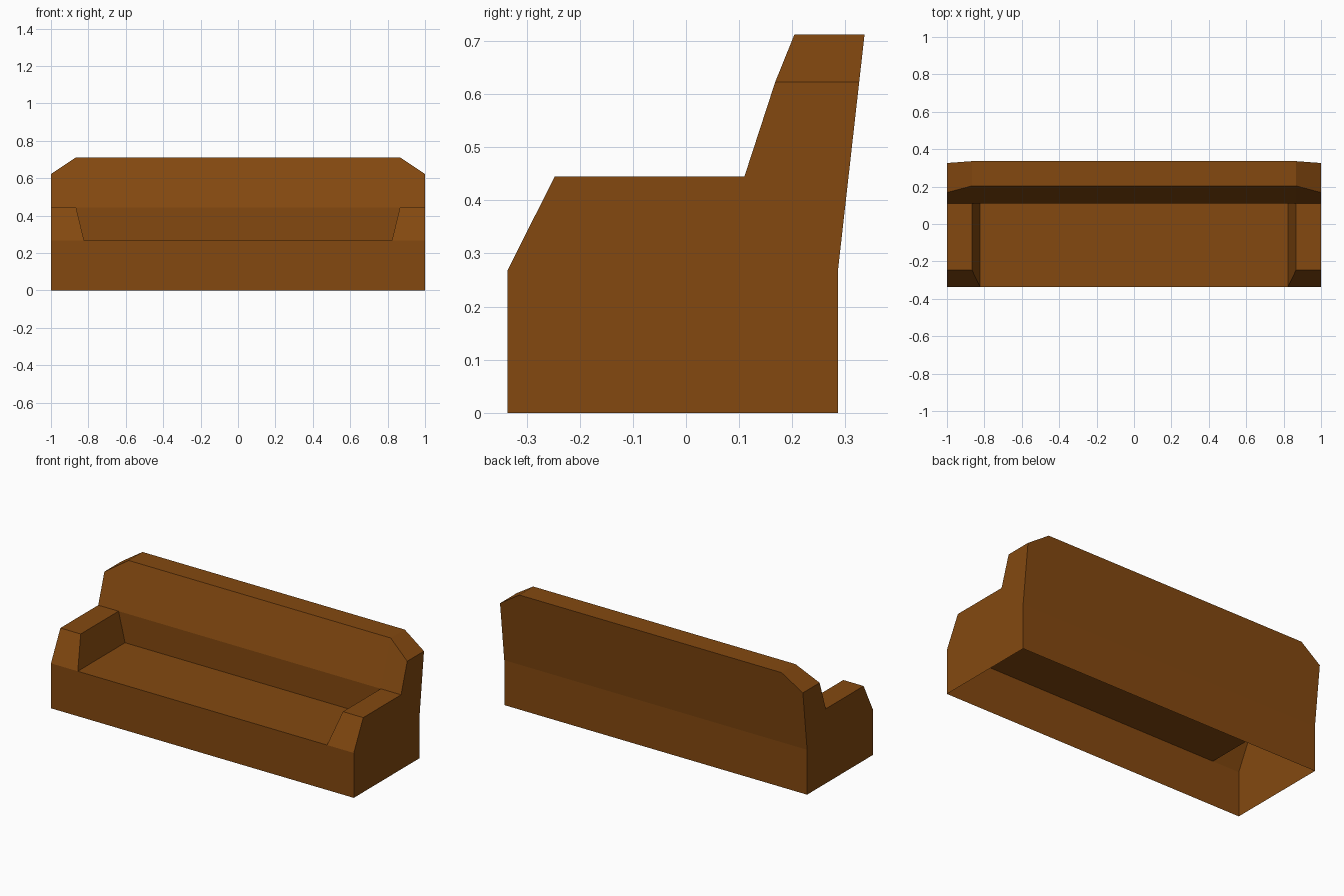
import bpy

old = bpy.data.objects.get("Cube")
if old:
    bpy.data.objects.remove(old, do_unlink=True)

wood = bpy.data.materials.new("brown wood")
wood.use_nodes = True
COLOR = (0.23, 0.066, 0.005, 1)
wood.diffuse_color = COLOR
wood.node_tree.nodes["Principled BSDF"].inputs["Base Color"].default_value = COLOR

# Shared levels and widths of the hollow, bottomless shell
FRONT, ARM_Y, REST_Y = -0.336, -0.247, 0.11
SEAT_Z, ARM_Z, SHOULDER_Z, TOP_Z = 0.268, 0.445, 0.623, 0.712
SEAT_W, TOP_W = 0.823, 0.866
SHOULDER = (0.168, SHOULDER_Z)
REAR_SHOULDER = (0.326, SHOULDER_Z)
CREST, REAR_CREST = (0.204, TOP_Z), (0.336, TOP_Z)
REAR = 0.286


def add_mesh(name, faces):
    verts = [p for f in faces for p in f]
    index, polys = {}, []
    for f in faces:
        polys.append([index.setdefault(p, len(index)) for p in f])
    mesh = bpy.data.meshes.new(name)
    mesh.from_pydata(list(index), [], polys)
    mesh.materials.append(wood)
    obj = bpy.data.objects.new(name, mesh)
    bpy.context.collection.objects.link(obj)


def strip(name, *rows):
    """Sheet through (y, z, half width) rows, symmetric about x = 0."""
    faces = []
    for (y0, z0, w0), (y1, z1, w1) in zip(rows, rows[1:]):
        faces.append([(-w0, y0, z0), (w0, y0, z0), (w1, y1, z1), (-w1, y1, z1)])
    add_mesh(name, faces)


def mirrored(name, *faces):
    """Left part as given, right part reflected with its winding reversed."""
    add_mesh("left_" + name, faces)
    add_mesh("right_" + name, [[(-x, y, z) for x, y, z in reversed(f)] for f in faces])


# Long panels
strip("front_panel", (FRONT, 0, 1), (FRONT, SEAT_Z, 1))
strip("seat", (FRONT, SEAT_Z, SEAT_W), (REST_Y, SEAT_Z, SEAT_W))
strip("backrest", (REST_Y, SEAT_Z, SEAT_W), (REST_Y, ARM_Z, TOP_W),
      (*CREST, TOP_W), (*REAR_CREST, TOP_W))
strip("back_panel", (*REAR_CREST, TOP_W), (*REAR_SHOULDER, 1),
      (REAR, SEAT_Z, 1), (REAR, 0, 1))

# Flat outer ends
profile = [(FRONT, 0), (REAR, 0), (REAR, SEAT_Z), REAR_SHOULDER, SHOULDER,
           (REST_Y, ARM_Z), (ARM_Y, ARM_Z), (FRONT, SEAT_Z)]
mirrored("end_panel", [(1, y, z) for y, z in profile])

# Armrests: sloped front, flat top, flared inner side
front_in, front_out = (SEAT_W, FRONT, SEAT_Z), (1, FRONT, SEAT_Z)
arm_in, arm_out = (TOP_W, ARM_Y, ARM_Z), (1, ARM_Y, ARM_Z)
rest_in, rest_out = (TOP_W, REST_Y, ARM_Z), (1, REST_Y, ARM_Z)
mirrored("armrest",
         [front_in, front_out, arm_out, arm_in],
         [arm_in, arm_out, rest_out, rest_in],
         [front_in, arm_in, rest_in, (SEAT_W, REST_Y, SEAT_Z)])

# Cut-off upper corners of the backrest
mirrored("backrest_corner",
         [rest_in, rest_out, (1, *SHOULDER), (TOP_W, *CREST)],
         [(TOP_W, *CREST), (1, *SHOULDER), (1, *REAR_SHOULDER), (TOP_W, *REAR_CREST)])
